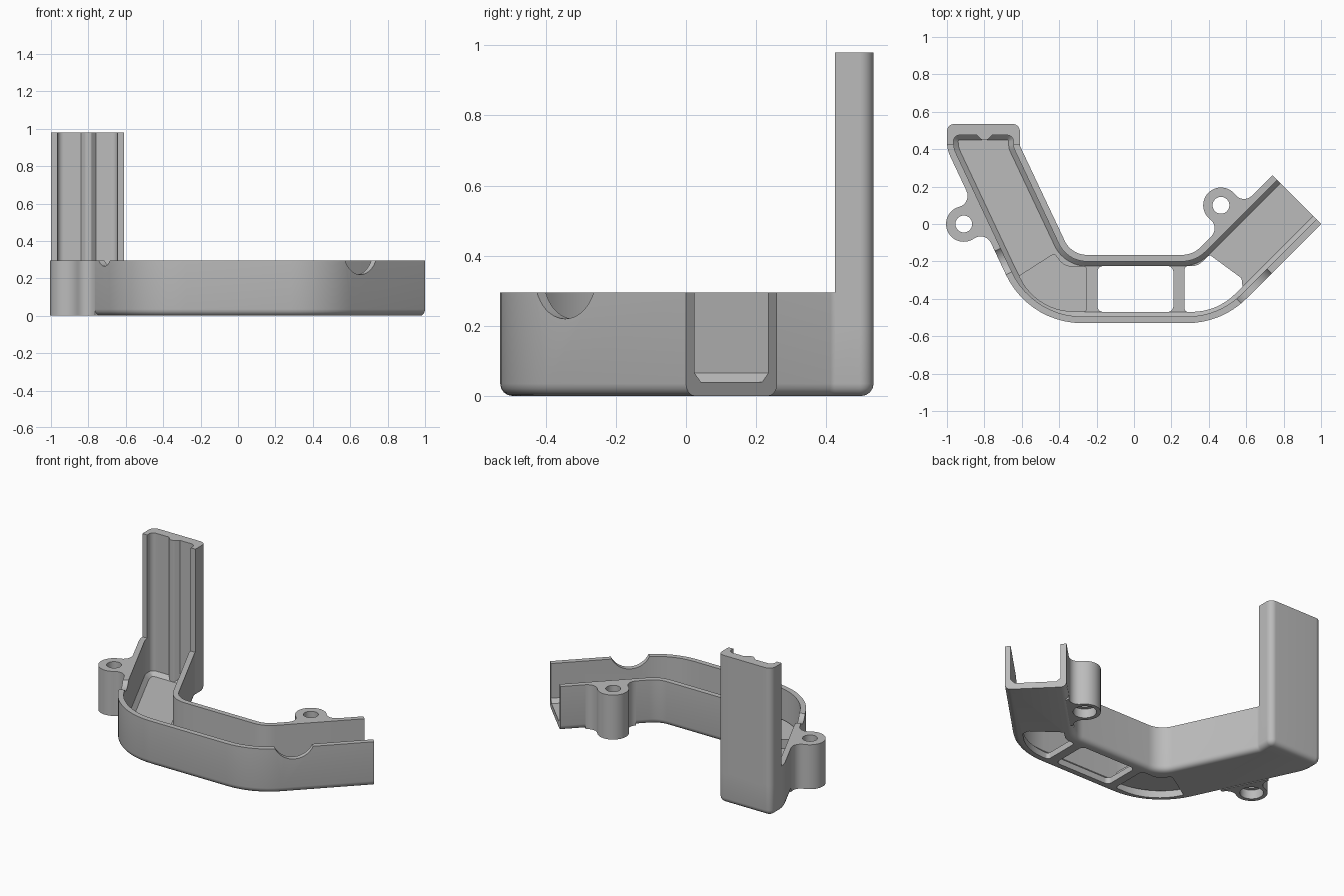
import bpy, bmesh, math
from mathutils import Vector

if "Cube" in bpy.data.objects:
    bpy.data.objects.remove(bpy.data.objects["Cube"])

GREY = bpy.data.materials.new("plain_grey")
GREY.use_nodes = True
GREY.diffuse_color = (0.5, 0.5, 0.5, 1)
GREY.node_tree.nodes["Principled BSDF"].inputs["Base Color"].default_value = (0.5, 0.5, 0.5, 1)

WALL, RIM, TOP = 0.035, 0.295, 0.98


def arc(c, r, a0, a1, n):
    return [Vector((c[0] + r * math.cos(a0 + (a1 - a0) * i / n),
                    c[1] + r * math.sin(a0 + (a1 - a0) * i / n))) for i in range(n + 1)]


def circle(c, r, n):
    return arc(c, r, 0, 2 * math.pi, n)[:-1]


def rounded(corners):
    """Polygon from (x, y, radius) corners, each corner filleted."""
    out = []
    for i, (x, y, r) in enumerate(corners):
        p = Vector((x, y))
        if r == 0:
            out.append(p)
            continue
        a = (Vector(corners[i - 1][:2]) - p).normalized()
        b = (Vector(corners[(i + 1) % len(corners)][:2]) - p).normalized()
        half = a.angle(b) / 2
        c = p + (a + b).normalized() * r / math.sin(half)
        s, e = p + a * r / math.tan(half) - c, p + b * r / math.tan(half) - c
        a0 = math.atan2(s.y, s.x)
        sweep = (math.atan2(e.y, e.x) - a0 + math.pi) % (2 * math.pi) - math.pi
        out += arc(c, r, a0, a0 + sweep, max(4, round(abs(sweep) * 10)))
    return out


def inset(pts, d):
    """Move a counter-clockwise polygon inward by d."""
    out = []
    for i, p in enumerate(pts):
        e1 = (p - pts[i - 1]).normalized()
        e2 = (pts[(i + 1) % len(pts)] - p).normalized()
        n1, n2 = Vector((-e1.y, e1.x)), Vector((-e2.y, e2.x))
        out.append(p + (n1 + n2) * d / (1 + n1.dot(n2)))
    return out


def loft(name, rings):
    """Closed solid through (points, z) rings."""
    bm = bmesh.new()
    loops = [[bm.verts.new((p.x, p.y, z)) for p in pts] for pts, z in rings]
    n = len(loops[0])
    for lo, hi in zip(loops, loops[1:]):
        for i in range(n):
            bm.faces.new((lo[i], lo[(i + 1) % n], hi[(i + 1) % n], hi[i]))
    bm.faces.new(loops[0][::-1])
    bm.faces.new(loops[-1])
    bmesh.ops.recalc_face_normals(bm, faces=bm.faces)
    me = bpy.data.meshes.new(name)
    bm.to_mesh(me)
    bm.free()
    me.materials.append(GREY)
    ob = bpy.data.objects.new(name, me)
    bpy.context.collection.objects.link(ob)
    return ob


def prism(name, pts, z0, z1):
    return loft(name, [(pts, z0), (pts, z1)])


def combine(body, other, op):
    m = body.modifiers.new(op, 'BOOLEAN')
    m.operation, m.solver, m.object = op, 'EXACT', other
    bpy.context.view_layer.objects.active = body
    bpy.ops.object.modifier_apply(modifier=m.name)
    bpy.data.objects.remove(other)


# Channel outline, overlong at the open end
sides = [(-1, 0.399, 0.18), (-0.563, -0.53, 0.45), (0.47, -0.53, 0.45), (1.2, 0.2, 0), (0.94, 0.46, 0),
         (0.315, -0.165, 0.14), (-0.335, -0.165, 0.13), (-0.61, 0.418, 0.03)]
outline = rounded(sides + [(-0.61, 0.535, 0.04), (-1, 0.535, 0.04)])
hollow = rounded(sides + [(-0.61, 0.51, 0.068), (-1, 0.51, 0.068)])

# Channel body with rounded underside
rings = []
for i in range(5):
    a = math.pi / 2 * i / 4
    rings.append((inset(outline, WALL * (1 - math.sin(a))), WALL * (1 - math.cos(a))))
channel = loft("channel_bracket", rings + [(outline, RIM)])

# Upright post
post = rounded([(-1, 0.425, 0), (-0.61, 0.425, 0), (-0.61, 0.535, 0.04), (-1, 0.535, 0.04)])
combine(channel, prism("post", post, 0.2, TOP), 'UNION')

# Screw ears with filleted necks: centre, wall normal angle, distance from the wall
left_normal = math.atan2(-0.426, -0.905)
ears = [((-0.91, 0.0), left_normal, 0.088), ((0.465, 0.1), math.radians(135), 0.081)]
R, F = 0.095, 0.06
for c, ang, h in ears:
    u = math.sqrt((R + F) ** 2 - (h - F) ** 2)
    t = math.atan2(h - F, u)
    right = arc((u, F), F, -math.pi / 2, -math.pi - t, 8)
    head = arc((0, h), R, -t, math.pi + t, 32)[1:-1]
    left = [Vector((-p.x, p.y)) for p in reversed(right)]
    local = [Vector((u, -0.02))] + right + head + left + [Vector((-u, -0.02))]
    n = Vector((math.cos(ang), math.sin(ang)))
    side = Vector((n.y, -n.x))
    pts = [Vector(c) + side * p.x + n * (p.y - h) for p in local]
    combine(channel, prism("ear", pts, 0, RIM), 'UNION')

# Hollow with chamfered floor edges
combine(channel, loft("hollow", [(inset(hollow, 0.06), 0.04), (inset(hollow, WALL), 0.065),
                                 (inset(hollow, WALL), 1.1)]), 'DIFFERENCE')

# Small guide ridge inside the post
ridge = rounded([(-0.85, 0.485, 0), (-0.815, 0.45, 0.01), (-0.785, 0.45, 0.01), (-0.75, 0.485, 0)])
combine(channel, prism("ridge", ridge, 0.03, TOP), 'UNION')

# Floor windows
windows = [
    [(-0.195, -0.47, 0.03), (0.21, -0.47, 0.03), (0.21, -0.225, 0.03), (-0.195, -0.225, 0.03)],
    [(-0.25, -0.225, 0.02), (-0.374, -0.225, 0.08), (-0.425, -0.155, 0.02), (-0.616, -0.277, 0),
     (-0.525, -0.47, 0.32), (-0.25, -0.47, 0.02)],
    [(0.27, -0.47, 0.02), (0.445, -0.47, 0.33), (0.58, -0.335, 0), (0.575, -0.29, 0.015),
     (0.405, -0.165, 0.01), (0.34, -0.225, 0.08), (0.27, -0.225, 0.02)],
]
for w in windows:
    combine(channel, prism("window", rounded(w), -0.1, 0.1), 'DIFFERENCE')

# Ear holes, wider from below
for c, _, _ in ears:
    for r, z in ((0.045, 0.5), (0.07, 0.06)):
        combine(channel, prism("hole", circle(c, r, 32), -0.1, z), 'DIFFERENCE')

# Round notches in the front wall
for x, y, ang, r, depth in ((0.655, -0.345, -math.pi / 4, 0.126, 0.075),
                            (-0.72, -0.21, left_normal, 0.097, 0.03)):
    notch = prism("notch", circle((0, 0), r, 48), -0.1, 0.1)
    notch.location = (x, y, RIM - depth + r)
    notch.rotation_euler = (0, math.pi / 2, ang)
    bpy.context.view_layer.update()
    combine(channel, notch, 'DIFFERENCE')

# Square off the open end
s = math.sqrt(0.5)
end = [Vector((0.87 + s * (a - b), 0.13 + s * (a + b)))
       for a, b in ((0, -0.3), (0.6, -0.3), (0.6, 0.3), (0, 0.3))]
combine(channel, prism("end_cut", end, -0.5, 1.5), 'DIFFERENCE')

bpy.ops.object.select_all(action='DESELECT')
channel.select_set(True)
bpy.context.view_layer.objects.active = channel
bpy.ops.object.shade_smooth_by_angle(angle=math.radians(30))
